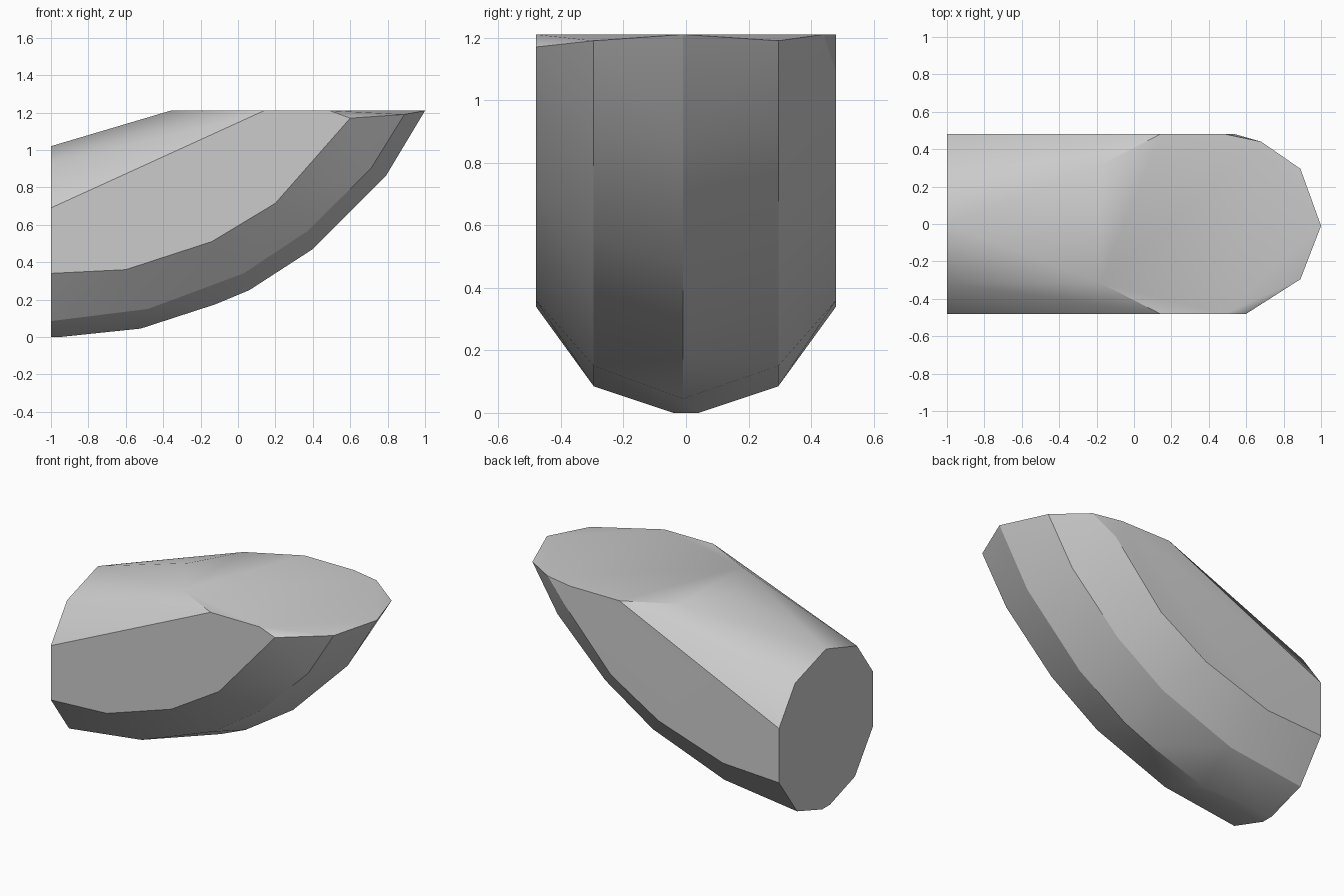
import bpy, bmesh, math

cube = bpy.data.objects.get("Cube")
if cube:
    bpy.data.objects.remove(cube, do_unlink=True)

mat = bpy.data.materials.new("stone_grey")
mat.use_nodes = True
grey = (0.6, 0.6, 0.6, 1)
mat.diffuse_color = grey
mat.node_tree.nodes["Principled BSDF"].inputs["Base Color"].default_value = grey

# Lengthwise rails (x, z): keel, lower chine, side chine
keel = [(-0.52, 0.045), (-0.12, 0.175), (0.06, 0.25), (0.4, 0.47), (0.79, 0.86), (1, 1.21)]
chine = [(-1, 0.085), (-0.48, 0.15), (0.03, 0.34), (0.37, 0.565), (0.71, 0.9), (0.89, 1.19)]
side = [(-1, 0.34), (-0.6, 0.36), (-0.14, 0.51), (0.2, 0.715)]
# Sloped roof rails, ending at the flat top
roof_side = [(-1, 0.69), (0.14, 1.21), (0.49, 1.21)]
roof_mid = [(-1, 0.92), (-0.18, 1.21)]
ridge = [(-1, 1.02), (-0.36, 1.21)]


def rail(points, y):
    return [(x, y, z) for x, z in points]


verts = rail(keel, -0.01) + rail(ridge, 0)
for s in (-1, 1):
    verts += rail(chine, 0.295 * s) + rail(side, 0.48 * s)
    verts += rail(roof_side, 0.48 * s) + rail(roof_mid, 0.315 * s)
    verts.append((-0.95, 0.04 * s, 0))
    verts.append((-1, 0.04 * s, 0))
# Uneven corners where the sides meet the top
verts += [(0.6, -0.48, 1.17), (0.54, 0.48, 1.09), (0.68, 0.44, 1.21)]

# Skin the rails as one faceted convex block
bm = bmesh.new()
for v in verts:
    bm.verts.new(v)
hull = bmesh.ops.convex_hull(bm, input=bm.verts)
loose = {g for g in hull["geom_interior"] + hull["geom_unused"] if isinstance(g, bmesh.types.BMVert)}
bmesh.ops.delete(bm, geom=list(loose), context="VERTS")
bmesh.ops.dissolve_limit(bm, angle_limit=math.radians(1), verts=bm.verts, edges=bm.edges)
bmesh.ops.recalc_face_normals(bm, faces=bm.faces)
mesh = bpy.data.meshes.new("faceted_block")
bm.to_mesh(mesh)
bm.free()
mesh.materials.append(mat)
block = bpy.data.objects.new("faceted_block", mesh)
bpy.context.collection.objects.link(block)

bpy.ops.object.select_all(action="DESELECT")
block.select_set(True)
bpy.context.view_layer.objects.active = block
bpy.ops.object.shade_smooth_by_angle(angle=math.radians(30))
